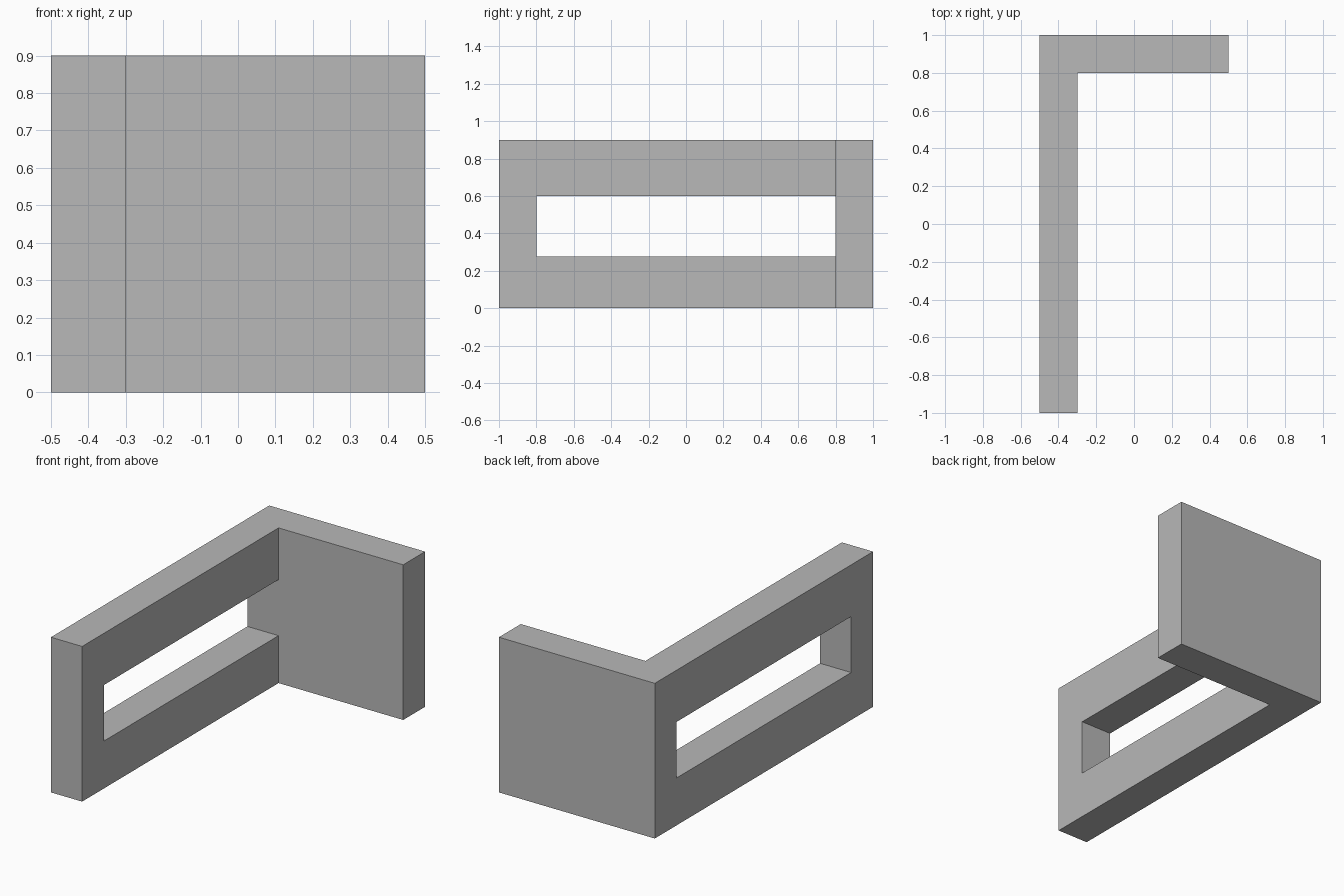
import bpy
import bmesh

# Remove the default cube
cube = bpy.data.objects.get("Cube")
if cube:
    bpy.data.objects.remove(cube, do_unlink=True)

# Plain grey material
GREY = (0.48, 0.48, 0.48, 1)
grey = bpy.data.materials.new("plain grey")
grey.use_nodes = True
grey.diffuse_color = GREY
grey.node_tree.nodes["Principled BSDF"].inputs["Base Color"].default_value = GREY

HEIGHT = 0.9
SILL, HEAD = 0.275, 0.6
OUTER, INNER, END = -0.5, -0.3, 0.5
FRONT, POST, PANEL, BACK = -1, -0.8, 0.8, 1

bm = bmesh.new()

# L-shaped body: side wall and back panel, extruded from one outline
outline = [(OUTER, FRONT), (INNER, FRONT), (INNER, PANEL),
           (END, PANEL), (END, BACK), (OUTER, BACK)]
base = bm.faces.new([bm.verts.new((x, y, 0)) for x, y in outline])
top = bmesh.ops.extrude_face_region(bm, geom=[base])
for v in top["geom"]:
    if isinstance(v, bmesh.types.BMVert):
        v.co.z = HEIGHT

# Slice along the edges of the window opening
for axis, cut in ((1, POST), (1, PANEL), (2, SILL), (2, HEAD)):
    co, no = [0, 0, 0], [0, 0, 0]
    co[axis], no[axis] = cut, 1
    bmesh.ops.bisect_plane(bm, geom=bm.verts[:] + bm.edges[:] + bm.faces[:],
                           dist=1e-5, plane_co=co, plane_no=no)


# Open the side wall and line the opening
def in_window(face):
    c = face.calc_center_median()
    return (abs(face.normal.x) > 0.9 and c.x < INNER + 0.01
            and POST < c.y < PANEL and SILL < c.z < HEAD)


bm.normal_update()
panes = [f for f in bm.faces if in_window(f)]
rims = [e for f in panes for e in f.edges]
bmesh.ops.delete(bm, geom=panes, context='FACES_ONLY')
bmesh.ops.bridge_loops(bm, edges=rims)

# Merge the flat pieces and finish
bmesh.ops.remove_doubles(bm, verts=bm.verts[:], dist=1e-5)
bmesh.ops.recalc_face_normals(bm, faces=bm.faces[:])
mesh = bpy.data.meshes.new("window_wall_and_panel")
bm.to_mesh(mesh)
bm.free()
mesh.materials.append(grey)
body = bpy.data.objects.new("window_wall_and_panel", mesh)
bpy.context.collection.objects.link(body)
